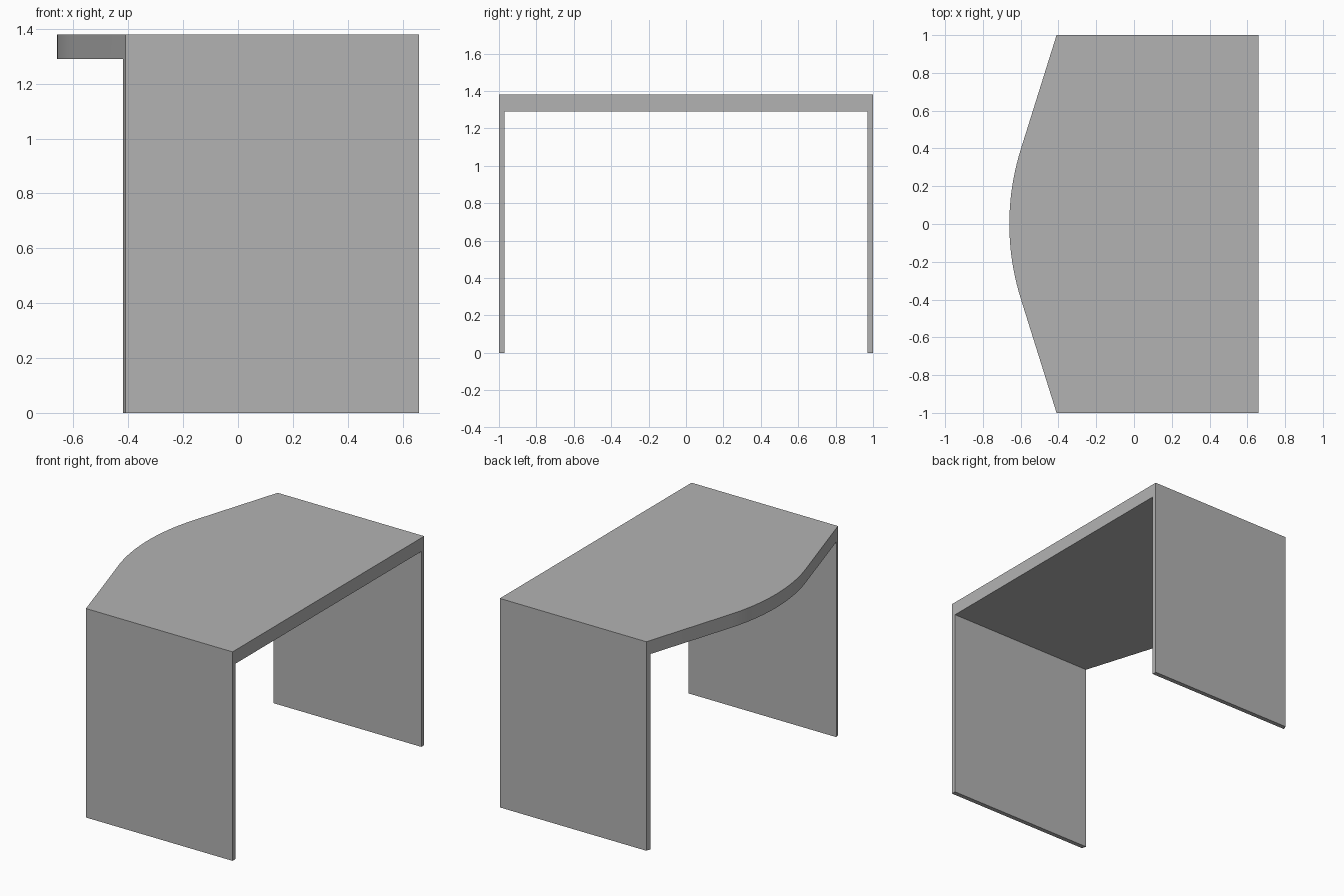
import bpy, bmesh, math

if "Cube" in bpy.data.objects:
    bpy.data.objects.remove(bpy.data.objects["Cube"], do_unlink=True)

HEIGHT, TOP_THICK, SIDE_THICK = 1.38, 0.09, 0.03
BACK_X, BOW_X, CORNER_X = 0.66, -0.66, -0.41
RADIUS, ARC_STEPS = 1.32, 20
HALF_ANGLE = math.radians(17.5)

grey = bpy.data.materials.new("plain grey")
grey.use_nodes = True
colour = (0.45, 0.45, 0.45, 1)
grey.diffuse_color = colour
grey.node_tree.nodes["Principled BSDF"].inputs["Base Color"].default_value = colour


def prism(name, outline, z0, z1):
    """Extrude a flat outline from z0 up to z1."""
    bm = bmesh.new()
    base = bm.faces.new([bm.verts.new((x, y, z0)) for x, y in outline])
    up = bmesh.ops.extrude_face_region(bm, geom=[base], use_keep_orig=True)
    verts = [v for v in up["geom"] if isinstance(v, bmesh.types.BMVert)]
    bmesh.ops.translate(bm, vec=(0, 0, z1 - z0), verts=verts)
    bmesh.ops.recalc_face_normals(bm, faces=bm.faces)
    mesh = bpy.data.meshes.new(name)
    bm.to_mesh(mesh)
    bm.free()
    mesh.materials.append(grey)
    obj = bpy.data.objects.new(name, mesh)
    bpy.context.collection.objects.link(obj)
    return obj


# Desk outline: straight back, straight sloping shoulders and a bowed middle
outline = [(BACK_X, -1), (BACK_X, 1), (CORNER_X, 1)]
for i in range(ARC_STEPS + 1):
    a = HALF_ANGLE * (1 - 2 * i / ARC_STEPS)
    outline.append((BOW_X + RADIUS * (1 - math.cos(a)), RADIUS * math.sin(a)))
outline.append((CORNER_X, -1))
desk = prism("desk_top_and_side_panels", outline, 0, HEIGHT)

# Open knee space, leaving the top and the two side panels
y = 1 - SIDE_THICK
cutter = prism("knee_space_cutter", [(-1, -y), (1, -y), (1, y), (-1, y)],
               -0.5, HEIGHT - TOP_THICK)
cutter.hide_render = True
cut = desk.modifiers.new("knee space", "BOOLEAN")
cut.operation = "DIFFERENCE"
cut.solver = "EXACT"
cut.object = cutter

bpy.ops.object.select_all(action="DESELECT")
bpy.context.view_layer.objects.active = desk
desk.select_set(True)
bpy.ops.object.modifier_apply(modifier=cut.name)
bpy.data.objects.remove(cutter, do_unlink=True)
bpy.ops.object.shade_smooth_by_angle(angle=math.radians(30))
